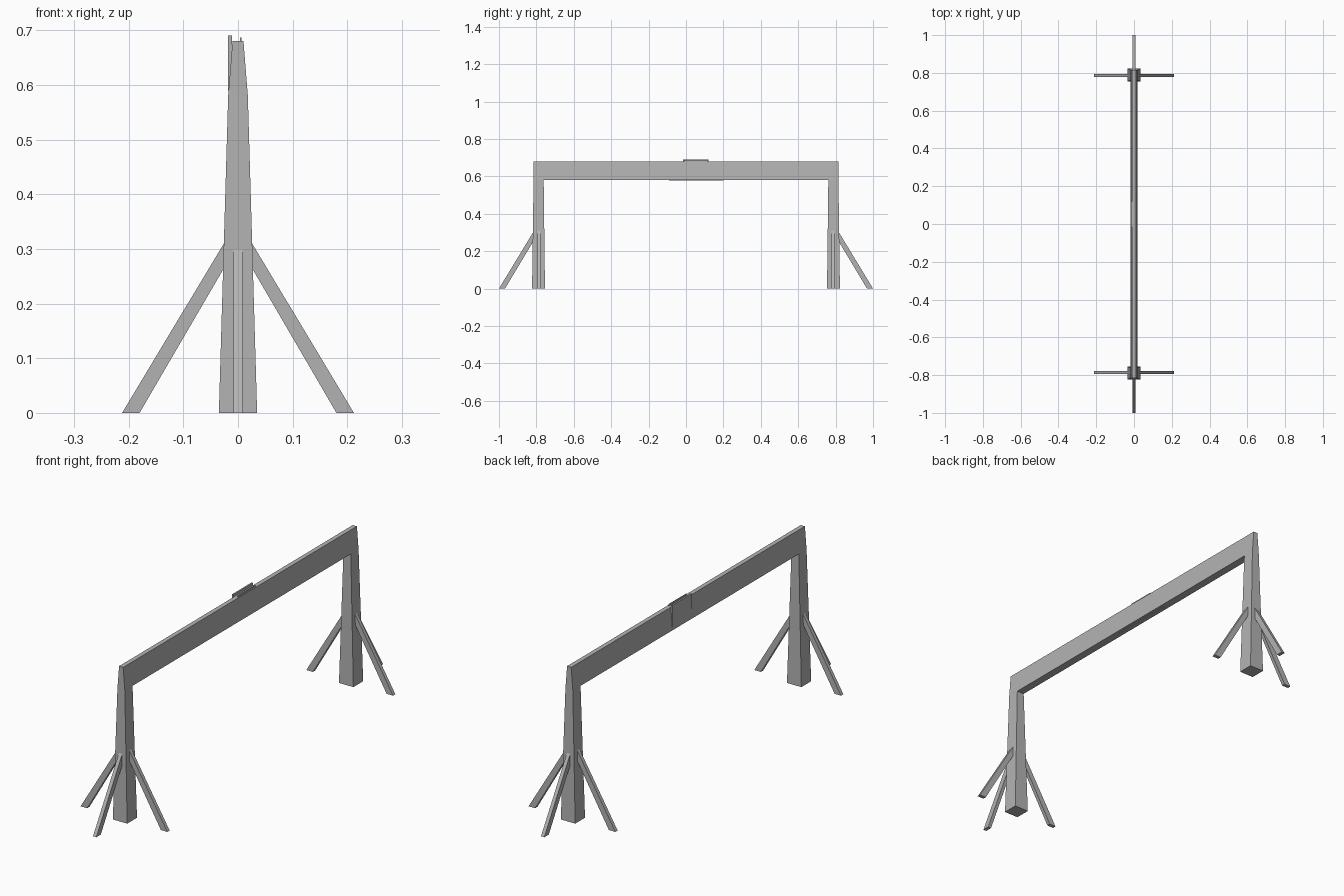
import bpy

if "Cube" in bpy.data.objects:
    bpy.data.objects.remove(bpy.data.objects["Cube"])

grey = bpy.data.materials.new("plain grey")
grey.diffuse_color = (0.45, 0.45, 0.45, 1)
grey.use_nodes = True
grey.node_tree.nodes["Principled BSDF"].inputs["Base Color"].default_value = grey.diffuse_color


def mesh_object(name, verts, faces):
    mesh = bpy.data.meshes.new(name)
    mesh.from_pydata(verts, [], faces)
    mesh.materials.append(grey)
    obj = bpy.data.objects.new(name, mesh)
    bpy.context.collection.objects.link(obj)
    # Consistent outward normals
    import bmesh
    bm = bmesh.new()
    bm.from_mesh(mesh)
    bmesh.ops.recalc_face_normals(bm, faces=bm.faces)
    bm.to_mesh(mesh)
    bm.free()
    return obj


def loft(name, rings):
    """Stack of rectangles (x0, x1, y0, y1, z) joined into a solid."""
    verts, faces = [], [(0, 1, 2, 3)]
    for x0, x1, y0, y1, z in rings:
        verts += [(x0, y0, z), (x1, y0, z), (x1, y1, z), (x0, y1, z)]
    for r in range(len(rings) - 1):
        for i in range(4):
            j = (i + 1) % 4
            faces.append((r*4 + i, r*4 + j, r*4 + 4 + j, r*4 + 4 + i))
    n = len(verts)
    faces.append((n - 4, n - 3, n - 2, n - 1))
    return mesh_object(name, verts, faces)


def brace(name, profile, half, place):
    """Slanted strut: a 2D (outward, z) profile given a thickness."""
    verts = [place(d, s * half, z) for s in (-1, 1) for d, z in profile]
    n = len(profile)
    faces = [tuple(range(n)), tuple(range(n, 2 * n))]
    faces += [(i, (i + 1) % n, n + (i + 1) % n, n + i) for i in range(n)]
    return mesh_object(name, verts, faces)


side_profile = [(0.18, 0), (0.212, 0), (0.024, 0.313), (0.015, 0.313), (0.015, 0.283)]
end_profile = [(0.968, 0), (1.0, 0), (0.817, 0.302), (0.80, 0.302), (0.80, 0.28)]

for s, end in ((-1, "front"), (1, "back")):
    # Tapered post
    ys = lambda a, b: tuple(sorted((s * a, s * b)))
    loft(end + "_post", [
        (-0.035, 0.035, *ys(0.754, 0.823), 0),
        (-0.018, 0.018, *ys(0.761, 0.815), 0.58)])
    # Two sideways braces and one outward brace
    for t, side in ((-1, "left"), (1, "right")):
        brace(f"{end}_{side}_brace", side_profile, 0.008,
              lambda d, w, z: (t * d, s * 0.787 + w, z))
    brace(end + "_end_brace", end_profile, 0.008,
          lambda d, w, z: (w, s * d, z))

# Crossbeam, narrowing to the top
loft("crossbeam", [(-0.018, 0.018, -0.815, 0.815, 0.58),
                   (-0.010, 0.010, -0.815, 0.815, 0.68)])


def plate(name, x0, x1, y0, y1, z0, z1):
    loft(name, [(x0, x1, y0, y1, z0), (x0, x1, y0, y1, z1)])


# Thin plates at the middle of the beam
plate("sign_panel", -0.018, -0.011, -0.015, 0.12, 0.59, 0.69)
plate("top_fin", 0.004, 0.006, -0.01, 0.115, 0.67, 0.687)
plate("underside_strip", -0.006, 0.006, -0.09, 0.2, 0.577, 0.585)
